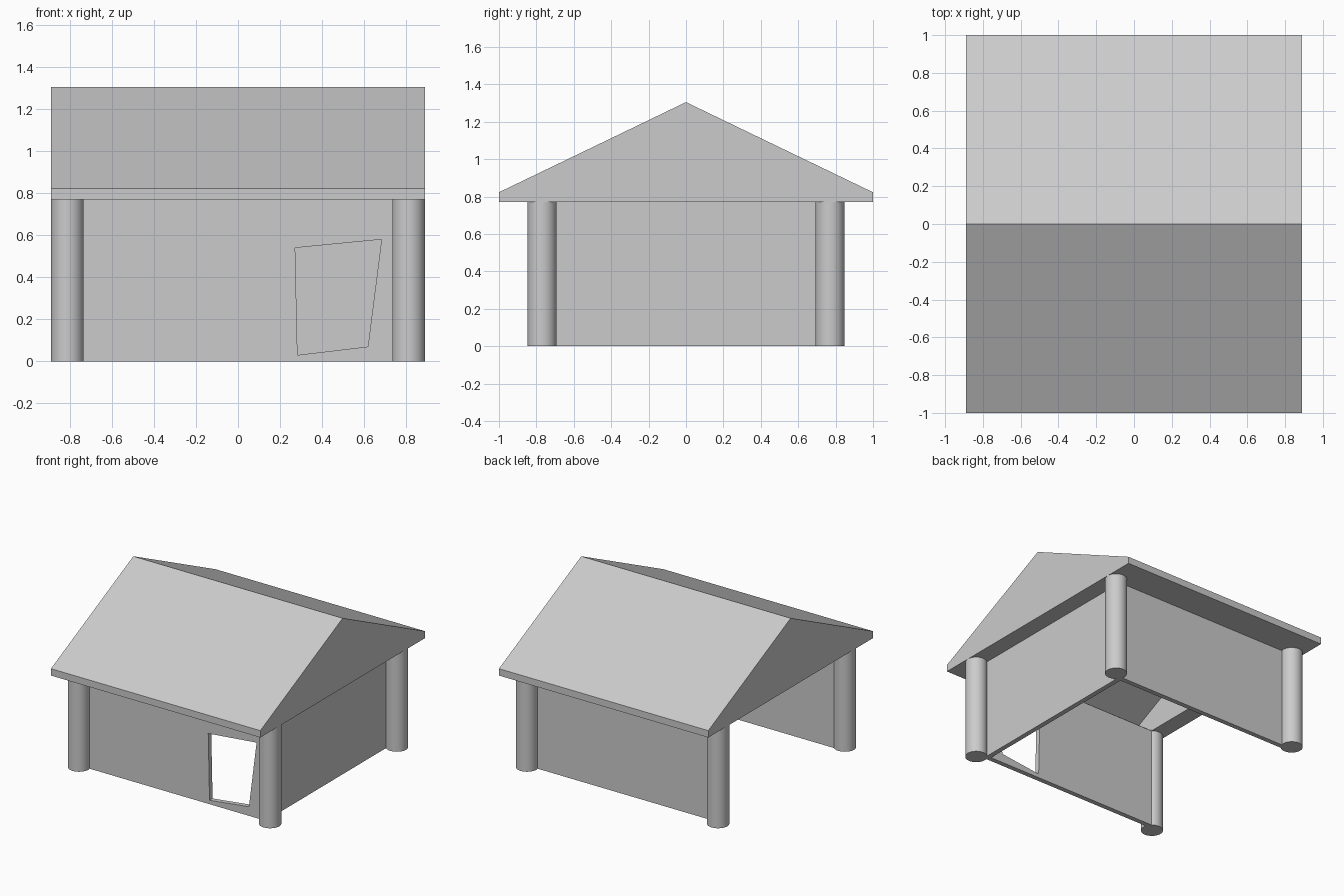
import bpy, bmesh
from mathutils import Vector

cube = bpy.data.objects.get("Cube")
if cube:
    bpy.data.objects.remove(cube, do_unlink=True)

grey = bpy.data.materials.new("plain_grey")
grey.use_nodes = True
COLOUR = (0.6, 0.6, 0.6, 1)
grey.diffuse_color = COLOUR
grey.node_tree.nodes["Principled BSDF"].inputs["Base Color"].default_value = COLOUR

PX, PY, R = 0.812, 0.77, 0.078   # post centres and radius
EAVE, FASCIA, RIDGE = 0.77, 0.823, 1.305
WX, WY, WALL = 0.76, 0.75, 0.037  # outer wall faces and thickness


def prism(name, outline, offset):
    """Extrude a closed 3D outline along the offset."""
    bm = bmesh.new()
    face = bm.faces.new([bm.verts.new(p) for p in outline])
    out = bmesh.ops.extrude_face_region(bm, geom=[face])
    verts = [g for g in out["geom"] if isinstance(g, bmesh.types.BMVert)]
    bmesh.ops.translate(bm, verts=verts, vec=Vector(offset))
    bmesh.ops.recalc_face_normals(bm, faces=bm.faces)
    mesh = bpy.data.meshes.new(name)
    bm.to_mesh(mesh)
    bm.free()
    mesh.materials.append(grey)
    obj = bpy.data.objects.new(name, mesh)
    bpy.context.collection.objects.link(obj)
    return obj


def wall(name, x0, x1, y0, y1):
    return prism(name, [(x0, y0, 0), (x1, y0, 0), (x1, y1, 0), (x0, y1, 0)],
                 (0, 0, EAVE))


def cut(obj, cutter):
    """Subtract the cutter, then remove it."""
    mod = obj.modifiers.new("cut", "BOOLEAN")
    mod.operation = "DIFFERENCE"
    mod.solver = "EXACT"
    mod.object = cutter
    bpy.ops.object.select_all(action="DESELECT")
    bpy.context.view_layer.objects.active = obj
    obj.select_set(True)
    bpy.ops.object.modifier_apply(modifier=mod.name)
    bpy.data.objects.remove(cutter, do_unlink=True)


# Gabled roof, hollow above the room
gable = [(-1, EAVE), (1, EAVE), (1, FASCIA), (0, RIDGE), (-1, FASCIA)]
roof = prism("roof", [(-0.89, y, z) for y, z in gable], (1.78, 0, 0))
half = [(WY, 0.7), (WY, 0.8), (0.96, 0.8), (0.96, FASCIA)]
hollow = half + [(0, RIDGE - 0.02)] + [(-y, z) for y, z in reversed(half)]
cut(roof, prism("roof_hollow", [(-WX, y, z) for y, z in hollow], (2 * WX, 0, 0)))

# Walls on three sides, the right side stays open
front = wall("front_wall", -WX, WX, -WY, -WY + WALL)
wall("back_wall", -WX, WX, WY - WALL, WY)
wall("left_wall", WX - WALL, WX, -WY + WALL, WY - WALL)

# Crooked doorway
door = [(0.283, 0.03), (0.618, 0.07), (0.683, 0.58), (0.272, 0.54)]
cut(front, prism("doorway", [(x, -1, z) for x, z in door], (0, 0.5, 0)))

# Round corner posts
for fb, sy in (("front", -1), ("back", 1)):
    for side, sx in (("right", -1), ("left", 1)):
        bpy.ops.mesh.primitive_cylinder_add(
            vertices=32, radius=R, depth=EAVE + 0.005,
            location=(sx * PX, sy * PY, (EAVE + 0.005) / 2))
        post = bpy.context.object
        post.name = f"{fb}_{side}_post"
        post.data.materials.append(grey)
        bpy.ops.object.shade_smooth_by_angle()
